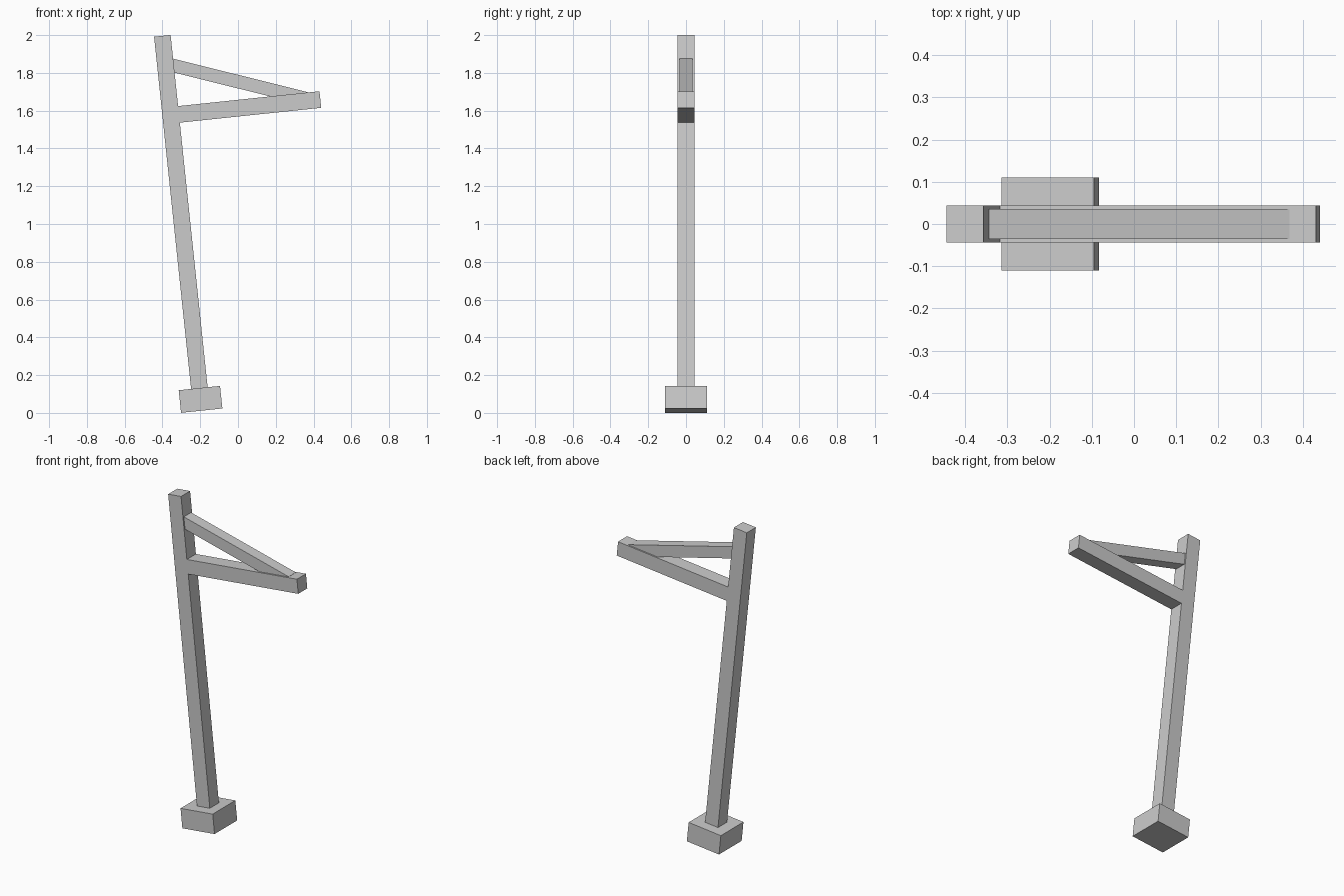
import bpy
import math
from mathutils import Vector

cube = bpy.data.objects.get("Cube")
if cube:
    bpy.data.objects.remove(cube, do_unlink=True)

# Single plain grey
grey = bpy.data.materials.new("light_grey")
grey.use_nodes = True
colour = (0.6, 0.6, 0.6, 1)
grey.diffuse_color = colour
grey.node_tree.nodes["Principled BSDF"].inputs["Base Color"].default_value = colour


def beam(name, start, end, thickness, depth):
    """Square-cut bar between two (x, z) points, centred on y = 0."""
    a, b = Vector((start[0], 0, start[1])), Vector((end[0], 0, end[1]))
    run = b - a
    bpy.ops.mesh.primitive_cube_add(size=1, location=(a + b) / 2)
    bar = bpy.context.object
    bar.name = name
    bar.scale = (run.length, depth, thickness)
    bar.rotation_euler.y = -math.atan2(run.z, run.x)
    bar.data.materials.append(grey)
    return bar


# The whole post leans slightly; every part follows its axis
lean = math.radians(6)
up = Vector((-math.sin(lean), math.cos(lean)))
foot = Vector((-0.192, 0.012))

beam("base_block", foot, foot + up * 0.12, 0.22, 0.22)
beam("post", foot + up * 0.06, foot + up * 1.995, 0.088, 0.088)

# Side arm, square to the post
tip = Vector((0.436, 1.659))
along = Vector((math.cos(lean), math.sin(lean)))
beam("arm", tip - along * 0.795, tip, 0.088, 0.088)

# Diagonal brace, ends buried in post and arm
beam("brace", (-0.37, 1.846), (0.36, 1.664), 0.07, 0.07)
